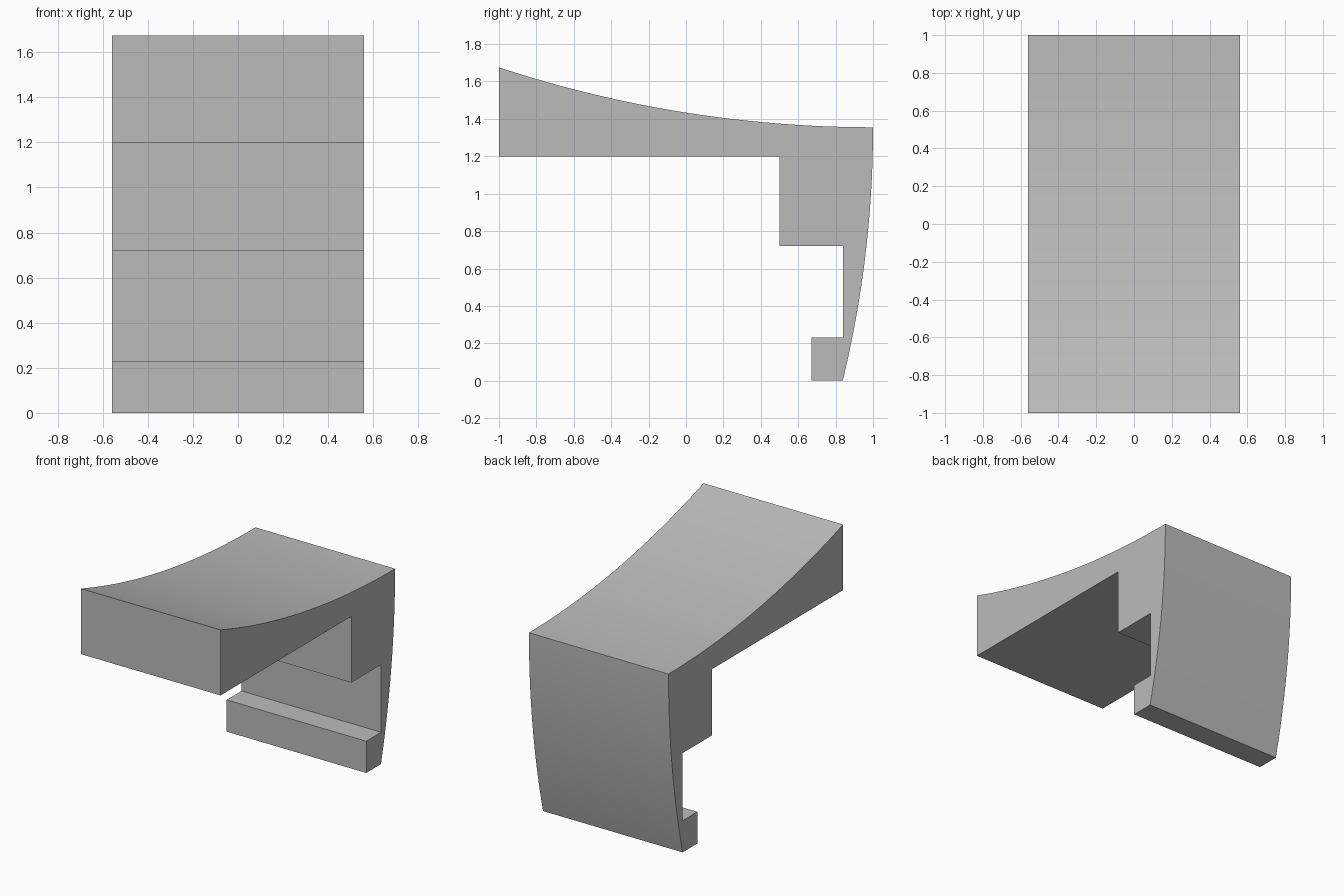
import bpy
import bmesh
from math import radians, sqrt

cube = bpy.data.objects.get("Cube")
if cube:
    bpy.data.objects.remove(cube, do_unlink=True)

HALF_WIDTH = 0.56
STEPS = 24


def arc_drop(t, span, drop):
    """Offset at distance t from the tangent end of a circular arc."""
    radius = (span ** 2 + drop ** 2) / (2 * drop)
    return radius - sqrt(radius ** 2 - t ** 2)


# Side profile: stepped underside, then curved back and curved top
profile = [(-1, 1.2), (0.5, 1.2), (0.5, 0.72), (0.84, 0.72),
           (0.84, 0.23), (0.67, 0.23), (0.67, 0)]
for i in range(STEPS + 1):
    z = 1.355 * i / STEPS
    profile.append((1 - arc_drop(1.355 - z, 1.355, 0.162), z))
for i in range(1, STEPS + 1):
    t = 2 * i / STEPS
    profile.append((1 - t, 1.355 + arc_drop(t, 2, 0.32)))

# Extrude the profile across the width
bm = bmesh.new()
side = bm.faces.new([bm.verts.new((-HALF_WIDTH, y, z)) for y, z in profile])
result = bmesh.ops.extrude_face_region(bm, geom=[side])
moved = [v for v in result["geom"] if isinstance(v, bmesh.types.BMVert)]
bmesh.ops.translate(bm, vec=(2 * HALF_WIDTH, 0, 0), verts=moved)
bmesh.ops.recalc_face_normals(bm, faces=bm.faces)
mesh = bpy.data.meshes.new("curved_bracket")
bm.to_mesh(mesh)
bm.free()
bracket = bpy.data.objects.new("curved_bracket", mesh)
bpy.context.collection.objects.link(bracket)

# Plain grey finish
grey = bpy.data.materials.new("light_grey")
grey.use_nodes = True
colour = (0.5, 0.5, 0.5, 1)
grey.diffuse_color = colour
grey.node_tree.nodes["Principled BSDF"].inputs["Base Color"].default_value = colour
mesh.materials.append(grey)

# Smooth the curved faces, keep the corners sharp
bpy.context.view_layer.objects.active = bracket
bracket.select_set(True)
bpy.ops.object.shade_smooth_by_angle(angle=radians(30))
